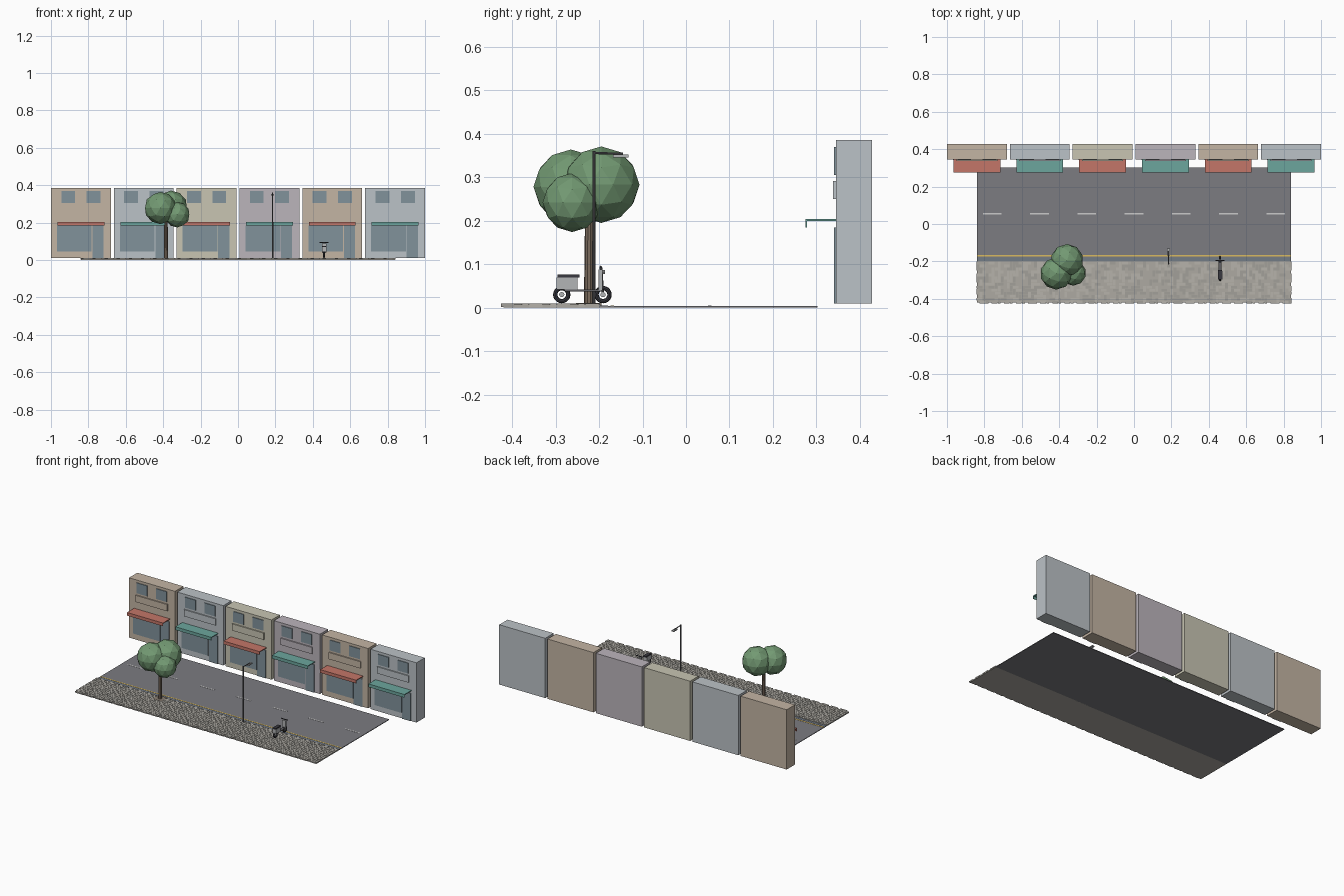
import bpy, bmesh, math, random
from mathutils import Matrix, Vector

if "Cube" in bpy.data.objects:
    bpy.data.objects.remove(bpy.data.objects["Cube"])

random.seed(4)
mats = {}


def mat(name, *rgb):
    m = bpy.data.materials.new(name)
    m.diffuse_color = (*rgb, 1)
    m.use_nodes = True
    m.node_tree.nodes["Principled BSDF"].inputs["Base Color"].default_value = m.diffuse_color
    mats[name] = m


mat("tan", .55, .46, .37)
mat("blue_grey", .50, .54, .57)
mat("cream", .58, .56, .45)
mat("mauve", .50, .46, .50)
mat("glass", .22, .29, .33)
mat("red", .55, .18, .14)
mat("teal", .15, .38, .34)
mat("asphalt", .20, .20, .22)
mat("gutter", .17, .20, .24)
mat("yellow", .70, .50, .12)
mat("white", .75, .75, .72)
mat("paving", .42, .40, .36)
mat("paving_light", .47, .45, .41)
mat("paving_dark", .36, .35, .32)
mat("bark", .20, .15, .11)
mat("soil", .25, .21, .17)
mat("leaf", .17, .32, .17)
mat("dark", .04, .04, .05)
mat("metal", .12, .12, .13)
mat("silver", .45, .46, .47)


def finish(name, bm, *materials):
    me = bpy.data.meshes.new(name)
    bm.to_mesh(me)
    bm.free()
    ob = bpy.data.objects.new(name, me)
    bpy.context.collection.objects.link(ob)
    for m in materials:
        me.materials.append(mats[m])
    return ob


def add_box(bm, x0, x1, y0, y1, z0, z1, index=0):
    mx = Matrix.Translation(((x0 + x1) / 2, (y0 + y1) / 2, (z0 + z1) / 2))
    mx = mx @ Matrix.Diagonal((x1 - x0, y1 - y0, z1 - z0, 1))
    verts = bmesh.ops.create_cube(bm, size=1, matrix=mx)["verts"]
    for f in {f for v in verts for f in v.link_faces}:
        f.material_index = index


def box(name, material, *bounds):
    bm = bmesh.new()
    add_box(bm, *bounds)
    return finish(name, bm, material)


def rod(name, material, a, b, r0, r1=None, sides=10):
    a, b = Vector(a), Vector(b)
    d = b - a
    mx = Matrix.Translation((a + b) / 2) @ d.to_track_quat('Z', 'Y').to_matrix().to_4x4()
    bm = bmesh.new()
    bmesh.ops.create_cone(bm, cap_ends=True, segments=sides, radius1=r0,
                          radius2=r0 if r1 is None else r1, depth=d.length, matrix=mx)
    return finish(name, bm, material)


# Shop fronts
walls = ["tan", "blue_grey", "cream", "mauve", "tan", "blue_grey"]
for i, wall in enumerate(walls):
    c = -.84 + .336 * i
    box(f"shop_wall_{i}", wall, c - .16, c + .16, .345, .428, .01, .386)
    box(f"shop_window_{i}", "glass", c - .128, c + .058, .341, .346, .045, .185)
    box(f"shop_door_{i}", "glass", c + .062, c + .122, .341, .346, .01, .185)
    for x in (-.068, .068):
        box(f"upper_window_{i}", "glass", c + x - .037, c + x + .037, .341, .346, .305, .37)
    box(f"sign_board_{i}", wall, c - .11, c + .11, .338, .346, .25, .292)
    cloth = ("red", "teal")[i % 2]
    box(f"awning_{i}", cloth, c - .125, c + .125, .275, .346, .199, .204)
    box(f"awning_valance_{i}", cloth, c - .125, c + .125, .275, .278, .184, .201)

# Road and its markings
box("road", "asphalt", -.84, .84, -.2, .303, 0, .004)
box("gutter", "gutter", -.84, .84, -.2, -.18, .003, .005)
box("edge_line", "yellow", -.84, .84, -.174, -.166, .003, .005)
for i in range(7):
    x = -.758 + .2527 * i
    box(f"lane_dash_{i}", "white", x - .05, x + .05, .051, .059, .003, .005)

# Pavement with herringbone paving
box("pavement_base", "paving", -.84, .84, -.42, -.197, 0, .007)
bm = bmesh.new()
u, g = .0162, .0008
for row in range(14):
    for col in range(-54, 54):
        x, y = col * u, -.2 - (row + 1) * u
        k = (col - row) % 4
        if k == 0:
            w, h = 2, 1
        elif k == 2:
            w, h = 1, 2
        else:
            continue
        if x < -.846 or x + w * u > .848 or y + h * u > -.196:
            continue
        add_box(bm, x + g, x + w * u - g, y + g, y + h * u - g, .002, .0095, random.randrange(3))
finish("paving_stones", bm, "paving", "paving_light", "paving_dark")

# Street tree
box("tree_pit", "soil", -.415, -.355, -.253, -.195, .004, .0105)
rod("tree_trunk", "bark", (-.385, -.223, .005), (-.385, -.223, .25), .012, .009)
for i, (x, y, z, r) in enumerate([(-.415, -.265, .278, .086), (-.325, -.262, .242, .068),
                                  (-.358, -.195, .283, .088)]):
    bm = bmesh.new()
    bmesh.ops.create_icosphere(bm, subdivisions=2, radius=r, matrix=Matrix.Translation((x, y, z)))
    finish(f"tree_crown_{i}", bm, "leaf")

# Street lamp
rod("lamp_pole", "metal", (.185, -.212, .005), (.185, -.212, .36), .0042, .0032)
rod("lamp_arm", "metal", (.185, -.214, .356), (.185, -.145, .354), .0026)
box("lamp_head", "silver", .177, .193, -.168, -.132, .346, .353)

# Parked scooter
sx = .46
for name, y in (("rear", -.286), ("front", -.191)):
    bpy.ops.mesh.primitive_torus_add(major_segments=20, minor_segments=8, major_radius=.015,
                                     minor_radius=.005, location=(sx, y, .03),
                                     rotation=(0, math.pi / 2, 0))
    bpy.context.object.name = f"scooter_{name}_tyre"
    bpy.context.object.data.materials.append(mats["dark"])
    rod(f"scooter_{name}_hub", "silver", (sx - .005, y, .03), (sx + .005, y, .03), .006, sides=12)
box("scooter_deck", "metal", sx - .009, sx + .009, -.28, -.195, .037, .042)
box("scooter_body", "silver", sx - .012, sx + .012, -.298, -.25, .042, .069)
box("scooter_seat", "dark", sx - .011, sx + .011, -.296, -.245, .069, .076)
box("scooter_leg_shield", "silver", sx - .012, sx + .012, -.201, -.192, .04, .088)
rod("scooter_fork", "metal", (sx, -.191, .03), (sx, -.196, .095), .003)
rod("scooter_handlebar", "dark", (sx - .023, -.196, .094), (sx + .023, -.196, .094), .0025)
rod("scooter_headlight", "white", (sx, -.196, .082), (sx, -.186, .082), .005)
